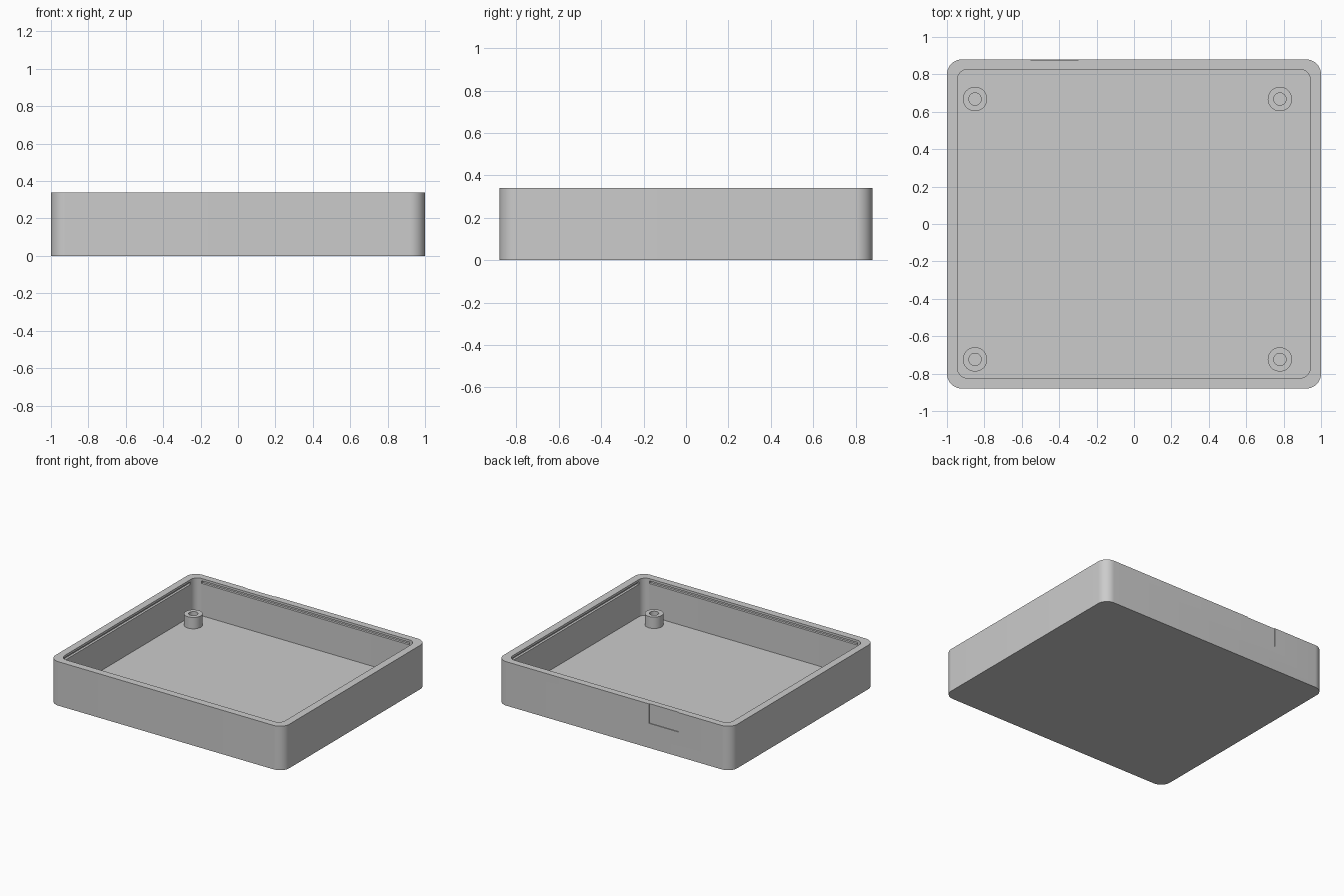
import bpy, bmesh, math

cube = bpy.data.objects.get("Cube")
if cube:
    bpy.data.objects.remove(cube, do_unlink=True)

grey = bpy.data.materials.new("light_grey_plastic")
grey.use_nodes = True
grey.diffuse_color = (0.6, 0.6, 0.6, 1)
grey.node_tree.nodes["Principled BSDF"].inputs["Base Color"].default_value = (0.6, 0.6, 0.6, 1)


def to_object(name, bm):
    bmesh.ops.recalc_face_normals(bm, faces=bm.faces)
    mesh = bpy.data.meshes.new(name)
    bm.to_mesh(mesh)
    bm.free()
    mesh.materials.append(grey)
    ob = bpy.data.objects.new(name, mesh)
    bpy.context.collection.objects.link(ob)
    return ob


def block(name, x0, x1, y0, y1, z0, z1, radius=0, steps=12):
    """Upright block, with rounded vertical edges if radius is given."""
    bm = bmesh.new()
    corners = [(x1, y1), (x0, y1), (x0, y0), (x1, y0)]
    signs = [(1, 1), (-1, 1), (-1, -1), (1, -1)]
    ring = []
    for i, ((cx, cy), (sx, sy)) in enumerate(zip(corners, signs)):
        for k in range(steps + 1 if radius else 1):
            a = math.pi / 2 * (i + k / steps)
            ring.append(bm.verts.new((cx - sx * radius + radius * math.cos(a),
                                      cy - sy * radius + radius * math.sin(a), z0)))
    base = bm.faces.new(ring)
    top = bmesh.ops.extrude_face_region(bm, geom=[base], use_keep_orig=True)
    bmesh.ops.translate(bm, vec=(0, 0, z1 - z0),
                        verts=[v for v in top["geom"] if isinstance(v, bmesh.types.BMVert)])
    return to_object(name, bm)


def select(ob):
    bpy.ops.object.select_all(action='DESELECT')
    ob.select_set(True)
    bpy.context.view_layer.objects.active = ob


def cut(ob, cutter):
    select(ob)
    mod = ob.modifiers.new("cut", 'BOOLEAN')
    mod.operation = 'DIFFERENCE'
    mod.solver = 'EXACT'
    mod.object = cutter
    bpy.ops.object.modifier_apply(modifier=mod.name)
    bpy.data.objects.remove(cutter, do_unlink=True)


def smooth(ob):
    select(ob)
    bpy.ops.object.shade_smooth_by_angle(angle=math.radians(30))


# Open tray with rounded corners
HEIGHT, FLOOR = 0.34, 0.052
tray = block("tray", -1, 1, -0.88, 0.88, 0, HEIGHT, 0.08)
cut(tray, block("cavity", -0.944, 0.942, -0.824, 0.827, FLOOR, HEIGHT + 0.1, 0.055))

# Snap grooves just under the rim, one slab for each pair of facing walls
cut(tray, block("groove_y", -0.89, 0.89, -0.842, 0.845, 0.302, 0.322))
cut(tray, block("groove_x", -0.962, 0.96, -0.77, 0.77, 0.302, 0.322))

# Shallow recess in the back wall, open at the rim
cut(tray, block("recess", -0.55, -0.30, 0.874, 0.95, 0.19, HEIGHT + 0.1))
smooth(tray)


# Hollow screw posts
def post(name, x, y):
    bm = bmesh.new()
    profile = [(0.033, FLOOR - 0.005), (0.065, FLOOR - 0.005), (0.065, 0.14), (0.033, 0.14)]
    verts = [bm.verts.new((r, 0, z)) for r, z in profile]
    edges = [bm.edges.new((verts[i - 1], verts[i])) for i in range(len(verts))]
    bmesh.ops.spin(bm, geom=verts + edges, cent=(0, 0, 0), axis=(0, 0, 1),
                   angle=2 * math.pi, steps=40)
    bmesh.ops.remove_doubles(bm, verts=bm.verts, dist=1e-4)
    ob = to_object(name, bm)
    ob.location = (x, y, 0)
    smooth(ob)


for side, x in (("right", -0.85), ("left", 0.78)):
    for end, y in (("front", -0.724), ("back", 0.668)):
        post(f"screw_post_{end}_{side}", x, y)
